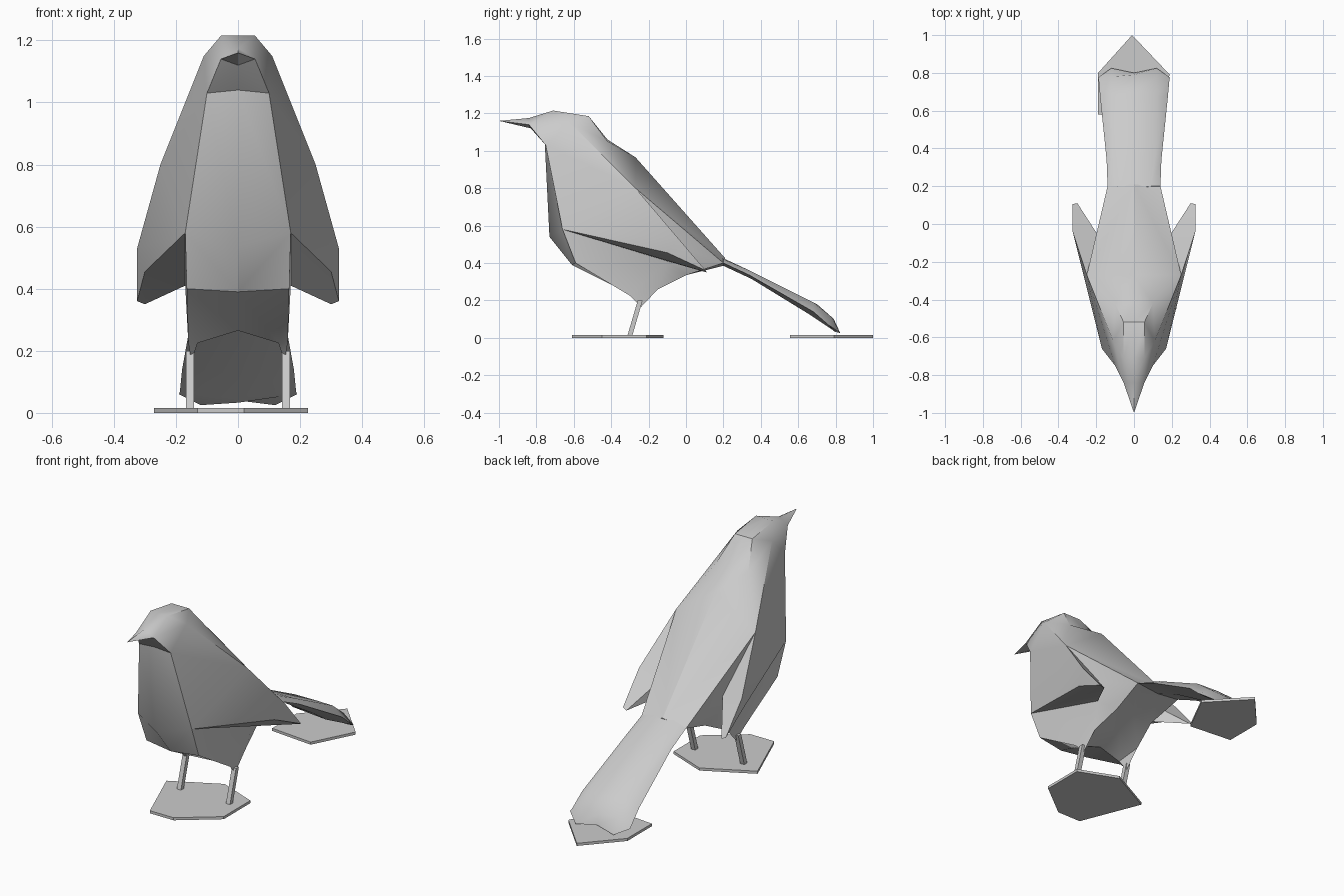
import bpy, bmesh
from mathutils import Vector

if "Cube" in bpy.data.objects:
    bpy.data.objects.remove(bpy.data.objects["Cube"])


def finish(name, bm, smooth=None):
    bmesh.ops.remove_doubles(bm, verts=bm.verts, dist=0.0005)
    bmesh.ops.recalc_face_normals(bm, faces=bm.faces)
    me = bpy.data.meshes.new(name)
    bm.to_mesh(me)
    bm.free()
    ob = bpy.data.objects.new(name, me)
    bpy.context.collection.objects.link(ob)
    if smooth:
        bpy.ops.object.select_all(action='DESELECT')
        ob.select_set(True)
        bpy.context.view_layer.objects.active = ob
        bpy.ops.object.shade_smooth_by_angle(angle=smooth)
    return ob


def mirrored(name, faces, smooth=0.6):
    """Build faces (lists of points with x >= 0) on both sides of x = 0."""
    bm = bmesh.new()
    for f in faces:
        bm.faces.new([bm.verts.new(p) for p in f])
        bm.faces.new([bm.verts.new((-p[0], p[1], p[2])) for p in reversed(f)])
    return finish(name, bm, smooth)


def plate(name, outline, height=0.015):
    bm = bmesh.new()
    face = bm.faces.new([bm.verts.new((x, y, 0)) for x, y in outline])
    top = bmesh.ops.extrude_face_region(bm, geom=[face])
    verts = [v for v in top['geom'] if isinstance(v, bmesh.types.BMVert)]
    bmesh.ops.translate(bm, verts=verts, vec=(0, 0, height))
    return finish(name, bm)


# Head and beak points, right half
P = dict(
    tip=(0, -1, 1.16), v=(0, -.84, 1.175), w=(.055, -.84, 1.14), u=(0, -.83, 1.12),
    ac=(0, -.71, 1.215), a=(.055, -.71, 1.215), bc=(0, -.52, 1.185), b=(.055, -.52, 1.185),
    h=(.11, -.62, 1.15), nc=(0, -.42, 1.06), n=(.1, -.42, 1.05),
    t=(.1, -.75, 1.03), tc=(0, -.755, 1.04))
# Breast, back, rump
P.update(
    c=(.17, -.66, .58), d=(0, -.73, .54), e=(0, -.61, .39), f=(.165, -.59, .40),
    r=(0, -.27, .965), s=(.25, -.27, .8), R=(0, .21, .425), j=(.14, .2, .40), vj=(0, .2, .385))
# Folded wing tip and the flank behind it
P.update(
    w1=(.325, -.04, .53), w2=(.325, .105, .36), w3=(.30, .11, .35), q=(.30, -.1, .455),
    b2=(.19, -.06, .5), b3=(.17, -.1, .41))
# Belly and thighs
P.update(
    g=(0, -.28, .265), k=(.16, -.3, .225), ki=(.13, -.28, .225), th=(.15, -.24, .165),
    tb=(.15, -.15, .26), m=(.12, 0, .335), vc=(0, -.12, .30), vm=(0, 0, .34))

# Faces of each body region, as point names
beak = "v w tip, w u tip"
head = "v ac a, v a w, a h w, w h t, w t u, ac a b bc, a h b, b h n, bc b n nc"
back = "nc n r, n s r, h s n, s b2 j, s j R, s R r, b2 b3 j, R j vj"
breast = "u t tc, tc t c d, t c s, t s h, d c e, c f e"
wing = "s c w1, c q w1, q w2 w1, q w3 w2, s w1 b2, w1 w2 w3 b2, w3 b3 b2, c q w3 b3"
belly = "c b3 f, f b3 k, k b3 tb, tb b3 m, b3 j m, e f ki g, f k ki"
thigh = "k tb th, k th ki, ki th tb, g ki tb vc, vc tb m vm, vm m j vj"
mirrored("bird_body", [[P[i] for i in f.split()]
                       for part in (beak, head, back, breast, wing, belly, thigh)
                       for f in part.split(",")])

# Tail: rows of top centre, top fold, outer edge, bottom centre
rows = [
    [(0, .19, .43), (.09, .2, .42), (.14, .2, .40), (0, .2, .385)],
    [(0, .35, .355), (.11, .34, .36), (.145, .34, .335), (0, .35, .315)],
    [(0, .70, .18), (.12, .68, .19), (.18, .68, .14), (0, .66, .125)],
    [(0, .79, .10), (.12, .78, .11), (.187, .76, .07), (0, .78, .045)],
    [(0, .80, .04), (.12, .825, .025), (.19, .775, .06), (0, .795, .033)]]
tail = [[A[i], B[i], B[i + 1], A[i + 1]] for A, B in zip(rows, rows[1:]) for i in range(3)]
mirrored("tail", tail + [rows[0], rows[-1]])

# Legs: square posts leaning forward to the feet
low, high, r = Vector((.155, -.30, .012)), Vector((.155, -.245, .2)), .013
ring = [(-r, -r, 0), (r, -r, 0), (r, r, 0), (-r, r, 0)]
lo = [low + Vector(o) for o in ring]
hi = [high + Vector(o) for o in ring]
mirrored("legs", [[lo[i], lo[i - 1], hi[i - 1], hi[i]] for i in range(4)] + [lo, hi], 0.3)

# Flat ground plates under the feet and the tail
plate("foot_plate", [(-.27, -.26), (0, -.12), (.225, -.21), (.225, -.45), (.02, -.61), (-.13, -.61)])
plate("tail_plate", [(-.01, 1), (.19, .79), (.07, .555), (-.19, .58), (-.19, .8)])
